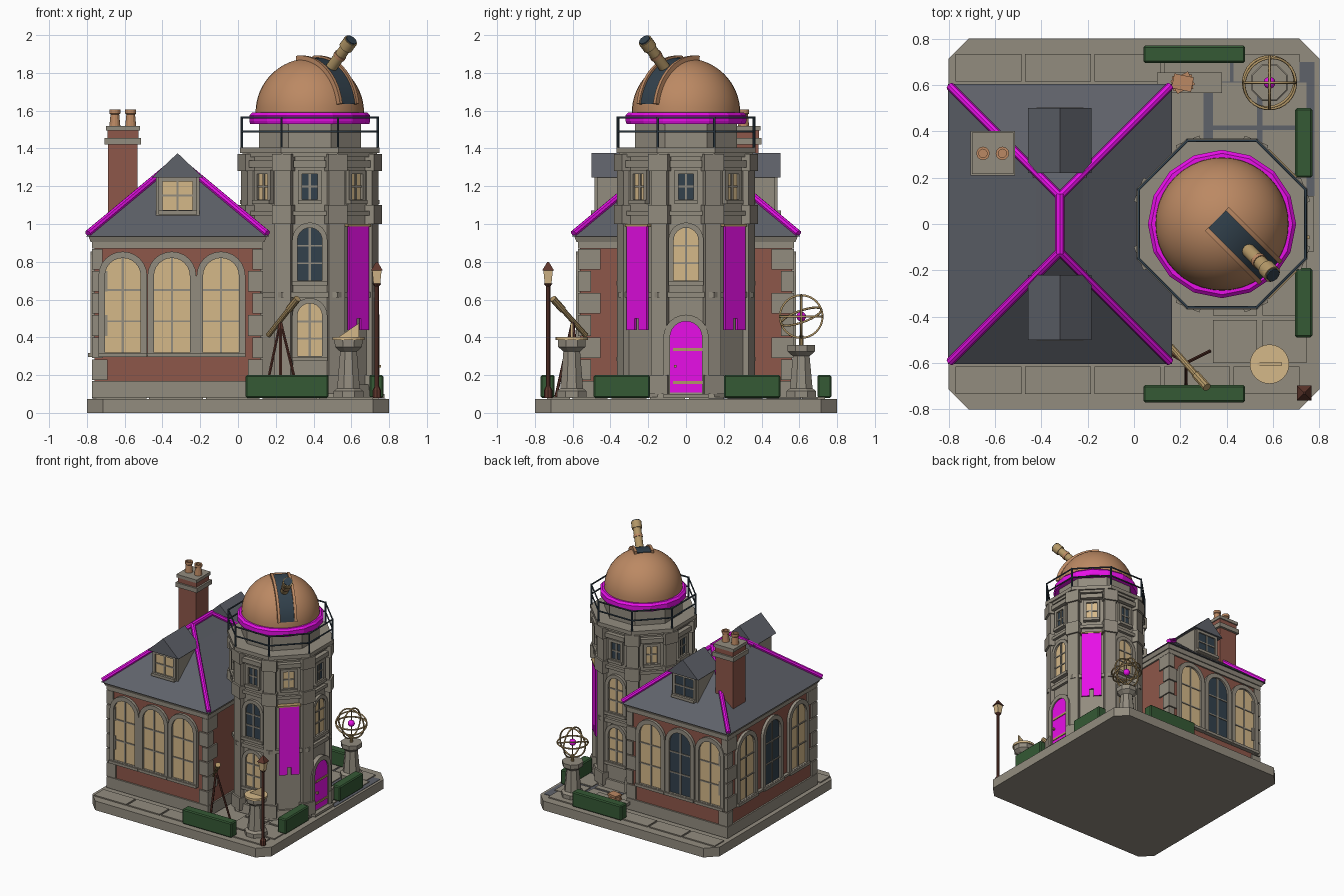
import bpy, bmesh
from math import pi, sin, cos, radians
from mathutils import Matrix, Vector

cube = bpy.data.objects.get("Cube")
if cube:
    bpy.data.objects.remove(cube)

def material(name, r, g, b):
    m = bpy.data.materials.new(name)
    m.use_nodes = True
    m.diffuse_color = (r, g, b, 1)
    bsdf = next(n for n in m.node_tree.nodes if n.type == 'BSDF_PRINCIPLED')
    bsdf.inputs["Base Color"].default_value = (r, g, b, 1)
    bsdf.inputs["Roughness"].default_value = 0.8
    return m

STONE = material("stone", .29, .262, .212)
BRICK = material("brick", .27, .095, .067)
SLATE = material("slate", .114, .122, .144)
MAGENTA = material("magenta", .85, .005, .85)
COPPER = material("copper", .5, .25, .125)
GLOW = material("warm_glass", .66, .48, .25)
DARK = material("midnight_blue", .032, .053, .073)
GREEN = material("hedge_green", .035, .1, .035)
WOOD = material("dark_wood", .115, .038, .026)
BRASS = material("brass", .45, .31, .135)
smooth_objects = []
T = Matrix.Translation
def RZ(a): return Matrix.Rotation(a, 4, 'Z')

def finish(name, bm, mat, M=Matrix(), smooth=False):
    bmesh.ops.recalc_face_normals(bm, faces=bm.faces)
    me = bpy.data.meshes.new(name)
    bm.to_mesh(me)
    bm.free()
    me.transform(M)
    me.materials.append(mat)
    ob = bpy.data.objects.new(name, me)
    bpy.context.scene.collection.objects.link(ob)
    if smooth:
        smooth_objects.append(ob)
    return ob

def frustum(name, c, z0, z1, low, high, mat, M=Matrix(), bevel=0, vertical=False):
    """Box with separate half sizes at the bottom and the top."""
    bm = bmesh.new()
    bmesh.ops.create_cube(bm, size=2)
    for v in bm.verts:
        h, z = (high, z1) if v.co.z > 0 else (low, z0)
        v.co = (c[0] + v.co.x * h[0], c[1] + v.co.y * h[1], z)
    if bevel:
        edges = [e for e in bm.edges if not vertical or abs(e.verts[0].co.z - e.verts[1].co.z) > .01]
        bmesh.ops.bevel(bm, geom=edges, offset=bevel, segments=1, affect='EDGES')
    return finish(name, bm, mat, M)

def box(name, x0, x1, y0, y1, z0, z1, mat, M=Matrix(), **kw):
    h = ((x1 - x0) / 2, (y1 - y0) / 2)
    return frustum(name, ((x0 + x1) / 2, (y0 + y1) / 2), z0, z1, h, h, mat, M, **kw)

def plate(name, polygons, depth, mat, M=Matrix(), smooth=False):
    """Polygons in the local xz plane, extruded towards local -y."""
    bm = bmesh.new()
    for poly in polygons:
        bm.faces.new([bm.verts.new((x, 0, z)) for x, z in poly])
    bmesh.ops.remove_doubles(bm, verts=bm.verts, dist=1e-5)
    ext = bmesh.ops.extrude_face_region(bm, geom=bm.faces[:], use_keep_orig=True)
    for v in ext["geom"]:
        if isinstance(v, bmesh.types.BMVert):
            v.co.y -= depth
    return finish(name, bm, mat, M, smooth)

def lathe(name, profile, c, mat, segs=16, turn=0, smooth=False):
    bm = bmesh.new()
    vs = [bm.verts.new((r, 0, z)) for r, z in profile]
    es = [bm.edges.new(p) for p in zip(vs, vs[1:])]
    bmesh.ops.spin(bm, geom=vs + es, axis=(0, 0, 1), cent=(0, 0, 0), angle=2 * pi, steps=segs)
    bmesh.ops.remove_doubles(bm, verts=bm.verts, dist=1e-5)
    return finish(name, bm, mat, T((c[0], c[1], 0)) @ RZ(turn), smooth)

def octagon(name, c, z0, z1, a0, a1, mat):
    k = cos(pi / 8)
    return lathe(name, [(0, z0), (a0 / k, z0), (a1 / k, z1), (0, z1)], c, mat, 8, pi / 8)

def rod(name, p, q, r, mat, segs=10):
    p, q = Vector(p), Vector(q)
    bm = bmesh.new()
    bmesh.ops.create_cone(bm, cap_ends=True, segments=segs, radius1=r, radius2=r, depth=(q - p).length)
    return finish(name, bm, mat, T((p + q) / 2) @ (q - p).to_track_quat('Z', 'Y').to_matrix().to_4x4(), True)

def tube(name, pts, r, mat, M=Matrix()):
    cu = bpy.data.curves.new(name, 'CURVE')
    cu.dimensions, cu.bevel_depth, cu.bevel_resolution = '3D', r, 1
    sp = cu.splines.new('POLY')
    sp.points.add(len(pts) - 1)
    for point, co in zip(sp.points, pts):
        point.co = (*(M @ Vector(co)), 1)
    sp.use_cyclic_u = True
    cu.materials.append(mat)
    bpy.context.scene.collection.objects.link(bpy.data.objects.new(name, cu))

# Openings: arched or square outline, surround, glass and glazing bars
def outline(w, z0, z1, arched):
    h = w / 2
    if not arched:
        return [(-h, z0), (-h, z1), (h, z1), (h, z0)]
    arc = [(-h * cos(pi * i / 12), z1 - h + h * sin(pi * i / 12)) for i in range(13)]
    return [(-h, z0)] + arc + [(h, z0)]

def surround(name, M, w, z0, z1, t, depth, arched=True):
    a, b = outline(w, z0, z1, arched), outline(w + 2 * t, z0 - t * .6, z1 + t, arched)
    n = len(a)
    plate(name, [(a[i], b[i], b[(i + 1) % n], a[(i + 1) % n]) for i in range(n)], depth, STONE, M)

def window(name, M, w, z0, z1, t, glass, arched=True, bars=(.33, .66), depth=.022):
    surround(name + "_surround", M, w, z0, z1, t, depth, arched)
    plate(name + "_glass", [outline(w, z0, z1, arched)], .006, glass, M)
    box(name + "_mullion", -.006, .006, -.013, 0, z0, z1, STONE, M)
    for f in bars:
        z = z0 + (z1 - z0) * f
        box(name + "_bar", -w / 2, w / 2, -.012, 0, z - .005, z + .005, STONE, M)
    box(name + "_sill", -w / 2 - t, w / 2 + t, -.034, 0, z0 - .025, z0 - .003, STONE, M)

# Ground slab and paving
box("ground_slab", -.8, .8, -.8, .8, 0, .074, STONE, bevel=.085, vertical=True)
box("slate_path", .3, .78, .12, .7, .07, .077, SLATE)
for s in (-1, 1):
    for i in range(5):
        x = -.77 + i * .3
        box("border_paving", x, x + .285, s * .675 - .06, s * .675 + .06, .07, .083, STONE)
for i in range(2):
    for j in range(6):
        x, y = .34 + i * .215, -.6 + j * .205
        box("garden_paving", x, x + .19, y, y + .185, .07, .083, STONE)

# House body
HX, WX, WY = -.32, .44, .56
frustum("house_walls", (HX, 0), .08, .9, (WX, WY), (WX, WY), BRICK)
frustum("house_plinth", (HX, 0), .08, .17, (WX + .012, WY + .012), (WX + .012, WY + .012), STONE)
frustum("house_frieze", (HX, 0), .87, .91, (WX + .012, WY + .012), (WX + .012, WY + .012), STONE)
frustum("house_cornice", (HX, 0), .905, .94, (WX + .02, WY + .02), (WX + .034, WY + .034), STONE)
for sx in (-1, 1):
    for sy in (-1, 1):
        for k in range(6):
            a, b = (.055, .12) if k % 2 else (.08, .07)
            c = (HX + sx * (WX + .012 - a / 2), sy * (WY + .012 - b / 2))
            z = .17 + k * .117
            frustum("quoin", c, z + .004, z + .113, (a / 2, b / 2), (a / 2, b / 2), STONE)

# House windows on three sides
for side, angle, dist, step, shift in (("front", 0, WY, .26, -.03), ("back", pi, WY, .265, .03),
                                       ("left", -pi / 2, WX, .33, 0)):
    F = T((HX, 0, 0)) @ RZ(angle)
    for i in (-1, 0, 1):
        glass = DARK if i == 0 and side != "front" else GLOW
        window(side + "_window", F @ T((i * step + shift, -dist, 0)), .19, .32, .82, .034, glass)
    w = step + .125
    box(side + "_sill_course", shift - w, shift + w, -dist - .025, -dist, .3, .318, STONE, F)

# Hipped roof in lapped courses, with coloured hips and ridge
def roof_half(t, lip=0): return (.48 * (1 - t) + lip, .6 - .48 * t + lip)
for k in range(5):
    t0, t1 = k / 5, (k + 1) / 5
    frustum("roof_course", (HX, 0), .935 + .4 * t0, .94 + .4 * t1, roof_half(t0, .004),
            roof_half(t1, .001 if k == 4 else -.004), SLATE)
rod("roof_ridge", (HX, -.13, 1.345), (HX, .13, 1.345), .02, MAGENTA, 8)
for sx in (-1, 1):
    for sy in (-1, 1):
        rod("roof_hip", (HX + sx * .475, sy * .595, .95), (HX, sy * .12, 1.345), .018, MAGENTA, 8)

# Dormers
for angle, glass in ((0, GLOW), (pi, DARK)):
    F = T((HX, 0, 0)) @ RZ(angle)
    box("dormer_wall", -.115, .115, -.47, -.2, 1.04, 1.25, STONE, F)
    plate("dormer_roof", [[(-.137, 1.245), (.137, 1.245), (0, 1.375)]], .28, SLATE, F @ T((0, -.22, 0)))
    window("dormer_window", F @ T((0, -.47, 0)), .16, 1.075, 1.225, .022, glass, False, (.5,), .015)

# Chimney
CH = (-.61, .305)
for name, z0, z1, h, mat in (("chimney_stack", 1, 1.5, .078, BRICK), ("chimney_band", 1.42, 1.455, .096, STONE),
                             ("chimney_neck", 1.455, 1.495, .082, BRICK), ("chimney_cap", 1.495, 1.52, .09, STONE)):
    frustum(name, CH, z0, z1, (h, h), (h, h), mat)
for s in (-1, 1):
    lathe("chimney_pot", [(.03, 1.51), (.023, 1.58), (.029, 1.585), (.029, 1.605), (.018, 1.605), (.018, 1.56), (0, 1.56)],
          (CH[0] + s * .042, CH[1]), COPPER, 12)

# Tower shell
TC, AP = (.38, 0), .335
octagon("tower_walls", TC, .08, 1.39, AP, AP, STONE)
octagon("tower_plinth", TC, .08, .15, AP + .028, AP + .018, STONE)
for z0, z1, grow in ((.61, .64, .022), (1.045, 1.07, .022), (1.355, 1.38, .02), (1.375, 1.405, .034)):
    octagon("tower_band", TC, z0, z1, AP + grow, AP + grow, STONE)
octagon("dome_drum", TC, 1.4, 1.55, .27, .27, STONE)
for i in range(8):
    F = T((*TC, 0)) @ RZ(i * pi / 4)
    C = F @ RZ(pi / 8)
    box("corner_pier", -.045, .045, -.376, -.3, .1, 1.37, STONE, C)
    for z0, z1 in ((.1, .2), (1.0, 1.1), (1.28, 1.37)):
        box("pier_block", -.055, .055, -.39, -.3, z0, z1, STONE, C)
    W = F @ T((0, -AP, 0))
    window("tower_upper_window", W, .08, 1.13, 1.265, .022, GLOW if i % 2 else DARK, False, (.5,))
    box("tower_window_hood", -.085, .085, -.034, 0, 1.3, 1.335, STONE, W)

# Tower arched windows, banners and door
def face(degrees): return T((*TC, 0)) @ RZ(radians(degrees)) @ T((0, -AP, 0))
for degrees, glass in ((0, DARK), (90, GLOW), (180, GLOW)):
    window("tower_middle_window", face(degrees), .13, .7, .98, .028, glass)
    if degrees != 90:
        window("tower_lower_window", face(degrees), .13, .3, .58, .028, GLOW)
for degrees in (45, 135):
    F = face(degrees) @ T((0, -.022, 0))
    plate("banner", [[(-.075, .44), (-.015, .44), (-.015, .5), (.015, .5), (.015, .44), (.075, .44),
                      (.075, .99), (-.075, .99)]], .012, MAGENTA, F)
    box("banner_rod", -.085, .085, -.016, .022, .988, 1.0, BRASS, F)
D = face(90)
surround("door_surround", D, .17, .1, .485, .035, .034)
plate("door", [outline(.17, .1, .485, True)], .024, MAGENTA, D)
for z in (.16, .335):
    box("door_hinge", -.07, .085, -.03, 0, z - .008, z + .008, BRASS, D)
box("door_knob", -.064, -.05, -.042, 0, .24, .254, BRASS, D)
box("door_step", -.12, .12, -.06, 0, .08, .1, STONE, D)

# Balcony railing
ring = [(TC[0] + .39 * cos(pi / 8 + i * pi / 4), .39 * sin(pi / 8 + i * pi / 4)) for i in range(8)]
for z in (1.49, 1.565):
    tube("railing_rail", [(x, y, z) for x, y in ring], .006, DARK)
for x, y in ring:
    rod("railing_post", (x, y, 1.39), (x, y, 1.57), .007, DARK, 6)

# Dome, shutter and great telescope
lathe("dome_ring", [(.25, 1.53), (.315, 1.53), (.32, 1.545), (.32, 1.575), (.305, 1.59), (.25, 1.59)], TC, MAGENTA)
lathe("dome", [(.287 * cos(i * pi / 32), 1.59 + .287 * sin(i * pi / 32)) for i in range(17)], TC, COPPER, 40, 0, True)
def dome_band(name, r, mid, width, mat, e0=9, e1=96):
    es = [radians(e0 + (e1 - e0) * i / 14) for i in range(15)]
    quads = [[(q * cos(e), q * sin(e)) for q, e in ((.26, a), (r, a), (r, b), (.26, b))] for a, b in zip(es, es[1:])]
    plate(name, quads, width, mat, T((*TC, 1.59)) @ RZ(-pi / 4) @ T((0, mid + width / 2, 0)), True)
dome_band("dome_slit", .291, 0, .11, DARK)
for s in (-1, 1):
    dome_band("slit_rail", .302, s * .062, .02, COPPER)
a, b = Vector((.44, -.06, 1.755)), Vector((.6, -.22, 1.974))
rod("great_telescope_tube", a, b, .03, BRASS, 14)
for f, r, l, mat in ((.62, .034, .06, COPPER), (.9, .038, .17, BRASS), (.99, .031, .04, DARK)):
    rod("great_telescope_collar", a.lerp(b, f - l / 2), a.lerp(b, f + l / 2), r, mat, 14)

# Hedges
for x0, x1, y0, y1 in ((.04, .48, -.77, -.695), (.04, .48, .695, .77), (.695, .77, .2, .5), (.695, .77, -.49, -.19)):
    box("hedge", x0, x1, y0, y1, .08, .2, GREEN, bevel=.008)

# Sundial and armillary on pedestals
def pedestal(name, c, top):
    lathe(name, [(0, .08), (.085, .08), (.085, .115), (.065, .13), (.048, top - .06), (.078, top - .035),
                 (.08, top), (0, top)], c, STONE, 8, pi / 8)
SD, AR = (.585, -.605), (.585, .61)
pedestal("sundial_pedestal", SD, .385)
lathe("sundial_plate", [(0, .385), (.085, .385), (.085, .402), (0, .402)], SD, GLOW, 24)
plate("sundial_gnomon", [[(-.055, .4), (.055, .4), (.055, .475)]], .012, GLOW, T((SD[0], SD[1] + .006, 0)))
pedestal("armillary_pedestal", AR, .36)
rod("armillary_stem", (*AR, .355), (*AR, .41), .012, BRASS)
centre = T((*AR, .51))
circle = [(.113 * cos(i * pi / 16), .113 * sin(i * pi / 16), 0) for i in range(32)]
for tilt, spin in ((0, 0), (90, 0), (90, 90), (25, 40)):
    tube("armillary_ring", circle, .006, BRASS, centre @ RZ(radians(spin)) @ Matrix.Rotation(radians(tilt), 4, 'X'))
rod("armillary_axis", (*AR, .4), (*AR, .62), .004, BRASS, 6)
lathe("armillary_globe", [(.026 * sin(i * pi / 8), .51 - .026 * cos(i * pi / 8)) for i in range(9)], AR, MAGENTA, 14, 0, True)

# Garden telescope on tripod
hub = Vector((.225, -.6, .485))
a, b = Vector((.16, -.53, .41)), Vector((.315, -.705, .605))
rod("garden_telescope_tube", a, b, .014, BRASS)
rod("garden_telescope_hood", a.lerp(b, .7), b, .019, BRASS)
for x, y in ((.14, -.55), (.325, -.55), (.225, -.69)):
    rod("tripod_leg", hub, (x, y, .08), .008, WOOD, 6)

# Lamp post
LP = (.735, -.73)
lathe("lamp_post", [(0, .08), (.022, .08), (.022, .12), (.012, .14), (.012, .67), (.024, .685), (0, .685)], LP, WOOD, 8)
frustum("lamp_glass", LP, .685, .755, (.018, .018), (.025, .025), GLOW)
frustum("lamp_cap", LP, .753, .8, (.032, .032), (.004, .004), WOOD)

# Garden bench with a stack of books
box("bench_seat", .1, .38, .565, .655, .12, .145, STONE)
for x in (.13, .32):
    box("bench_leg", x, x + .03, .575, .645, .08, .12, STONE)
for i, turn in enumerate((.1, .5, -.2)):
    z = .145 + i * .017
    box("book", -.043, .043, -.032, .032, z, z + .016, COPPER, T((.21, .61, 0)) @ RZ(turn))

for ob in bpy.context.selected_objects:
    ob.select_set(False)
for ob in smooth_objects:
    ob.select_set(True)
bpy.context.view_layer.objects.active = smooth_objects[0]
bpy.ops.object.shade_smooth_by_angle(angle=radians(35))
